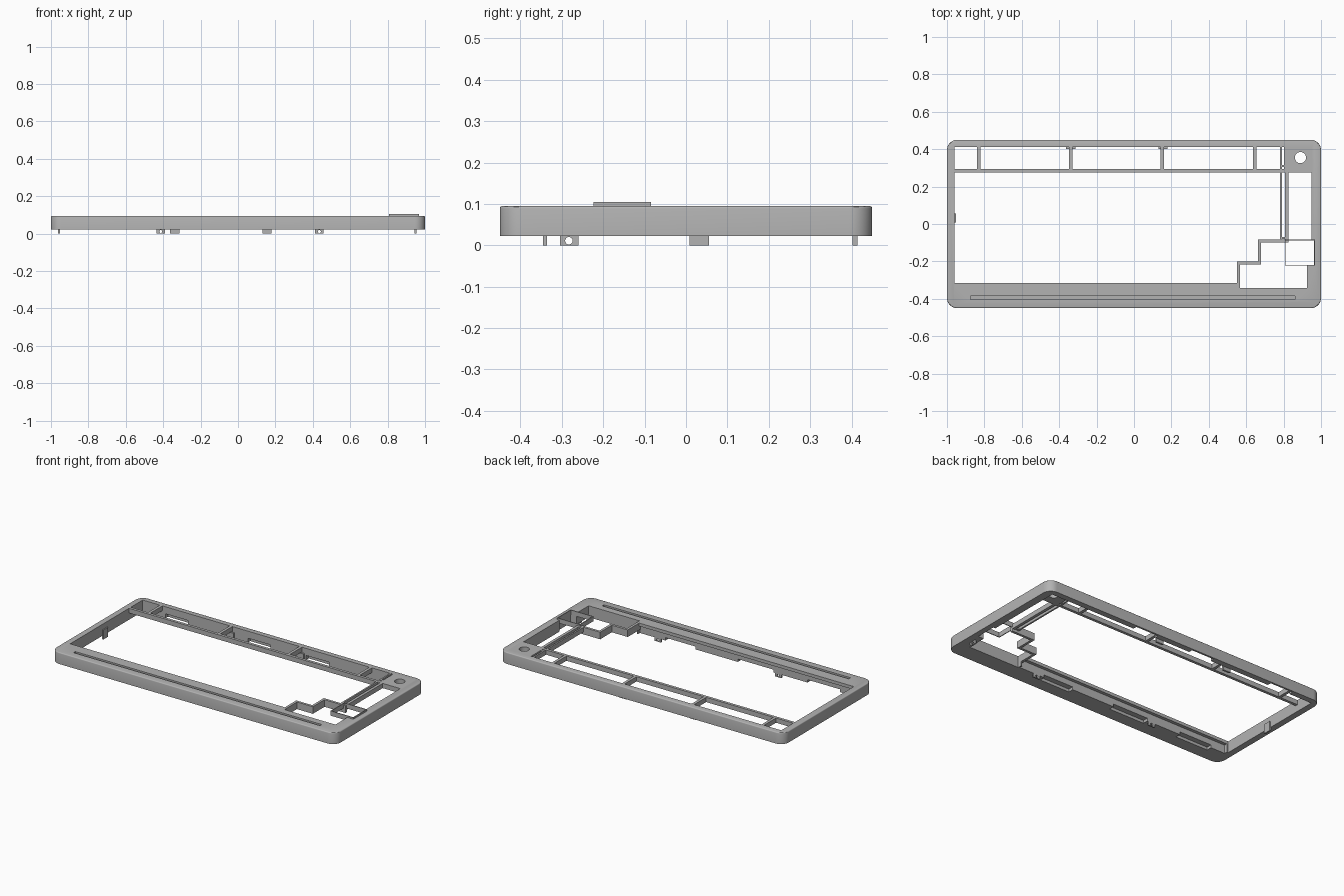
import bpy, bmesh
from mathutils import Matrix

old = bpy.data.objects.get("Cube")
if old:
    bpy.data.objects.remove(old, do_unlink=True)

grey = bpy.data.materials.new("case_grey")
grey.use_nodes = True
grey.diffuse_color = (0.45, 0.45, 0.45, 1)
grey.node_tree.nodes["Principled BSDF"].inputs["Base Color"].default_value = (0.45, 0.45, 0.45, 1)

Z0, Z1 = 0.022, 0.095      # underside and top of the case
RIB = 0.065                # underside of the thin ribs


def finish(name, bm):
    mesh = bpy.data.meshes.new(name)
    bm.to_mesh(mesh)
    bm.free()
    mesh.materials.append(grey)
    ob = bpy.data.objects.new(name, mesh)
    bpy.context.scene.collection.objects.link(ob)
    return ob


def box_bm(x0, x1, y0, y1, z0, z1):
    bm = bmesh.new()
    bmesh.ops.create_cube(bm, size=1)
    for v in bm.verts:
        v.co.x = x1 if v.co.x > 0 else x0
        v.co.y = y1 if v.co.y > 0 else y0
        v.co.z = z1 if v.co.z > 0 else z0
    return bm


def box(name, *dims):
    return finish(name, box_bm(*dims))


def cylinder(name, centre, radius, depth, axis="Z"):
    bm = bmesh.new()
    turn = Matrix() if axis == "Z" else Matrix.Rotation(1.5707963, 4, "Y" if axis == "X" else "X")
    bmesh.ops.create_cone(bm, cap_ends=True, segments=32, radius1=radius, radius2=radius,
                          depth=depth, matrix=Matrix.Translation(centre) @ turn)
    return finish(name, bm)


def cut(target, cutters):
    # Bake every subtraction, then discard the cutters
    for c in cutters:
        c.hide_render = True
        m = target.modifiers.new("cut", "BOOLEAN")
        m.operation, m.solver, m.object = "DIFFERENCE", "EXACT", c
    deps = bpy.context.evaluated_depsgraph_get()
    mesh = bpy.data.meshes.new_from_object(target.evaluated_get(deps))
    target.modifiers.clear()
    target.data = mesh
    for c in cutters:
        bpy.data.objects.remove(c, do_unlink=True)


# Outer case: rounded block with a softened top edge
bm = box_bm(-1, 1, -0.45, 0.45, Z0, Z1)
uprights = [e for e in bm.edges if abs(e.verts[0].co.z - e.verts[1].co.z) > 0.01]
bmesh.ops.bevel(bm, geom=uprights, offset=0.055, segments=8, profile=0.5, affect="EDGES")
rim = [e for e in bm.edges if all(v.co.z > Z1 - 0.001 for v in e.verts)]
bmesh.ops.bevel(bm, geom=rim, offset=0.006, segments=3, profile=0.5, affect="EDGES")
case = finish("case_frame", bm)

cutters = [
    box("main_opening", -0.96, 0.95, -0.2, 0.413, 0, 0.2),
    box("front_opening", -0.96, 0.925, -0.316, -0.19, 0, 0.2),
    box("arrow_opening", 0.567, 0.925, -0.342, -0.3, 0, 0.2),
    box("display_opening", 0.8, 0.965, -0.219, -0.087, 0, 0.2),
    box("front_undercut", -0.95, 0.56, -0.336, -0.3, 0, 0.075),
    box("groove", -0.875, 0.86, -0.404, -0.386, 0.08, 0.2),
]
for x0, x1 in ((-0.85, -0.62), (-0.38, -0.13), (0.17, 0.38)):
    cutters.append(box("front_notch", x0, x1, -0.37, -0.32, 0, 0.04))
for x in (-0.72, -0.14, 0.27):
    cutters.append(box("back_notch", x - 0.08, x + 0.08, 0.4, 0.438, 0, 0.05))
cut(case, cutters)

# Corner plate carrying the round knob hole
plate = box("knob_plate", 0.802, 0.96, 0.275, 0.42, RIB, Z1)
cut(plate, [cylinder("knob_hole", (0.89, 0.355, 0.08), 0.03, 0.2)])

# Rib in front of the back row, and the dividers behind it
box("back_row_rib", -0.965, 0.81, 0.275, 0.293, RIB, Z1)
for x in (-0.83, -0.338, 0.152, 0.645):
    box("row_divider", x - 0.009, x + 0.009, 0.285, 0.42, RIB, Z1)

# Twin ribs beside the right column, with cross ties
box("column_rib_inner", 0.78, 0.79, -0.09, 0.42, RIB, Z1)
box("column_rib_outer", 0.808, 0.826, -0.09, 0.28, RIB, Z1)
for y in (-0.075, 0.31):
    box("column_tie", 0.785, 0.82, y - 0.006, y + 0.006, RIB, Z1)

# Stepped rib around the arrow cluster
W = 0.016
steps = [(0.551, -0.33), (0.551, -0.217), (0.663, -0.217), (0.663, -0.1), (0.81, -0.1)]
for (xa, ya), (xb, yb) in zip(steps, steps[1:]):
    box("arrow_rib", xa, xb + W, ya, yb + W, 0.05, Z1)

# Thin raised frame around the small display
frame = box("display_frame", 0.806, 0.968, -0.223, -0.084, 0.075, 0.105)
cut(frame, [box("display_hole", 0.811, 0.963, -0.218, -0.089, 0, 0.2)])

# Clips under the front bar and the right side, with screw holes
for x in (-0.413, 0.435):
    clip = box("front_clip", x - 0.023, x + 0.023, -0.345, -0.336, 0, 0.04)
    cut(clip, [cylinder("clip_hole", (x, -0.34, 0.011), 0.008, 0.1, "Y")])
side = box("right_clip", 0.945, 0.955, -0.305, -0.26, 0, 0.04)
cut(side, [cylinder("clip_hole", (0.95, -0.283, 0.011), 0.009, 0.1, "X")])

# Plain clips along the left and back walls
box("left_clip", -0.962, -0.953, 0.008, 0.056, 0, 0.06)
for x in (-0.338, 0.155):
    box("back_clip", x - 0.025, x + 0.025, 0.402, 0.414, 0, 0.06)

# Smooth rounded corners, keeping hard edges sharp
bpy.ops.object.select_all(action="DESELECT")
for ob in (case, plate):
    ob.select_set(True)
bpy.context.view_layer.objects.active = case
bpy.ops.object.shade_smooth_by_angle()
